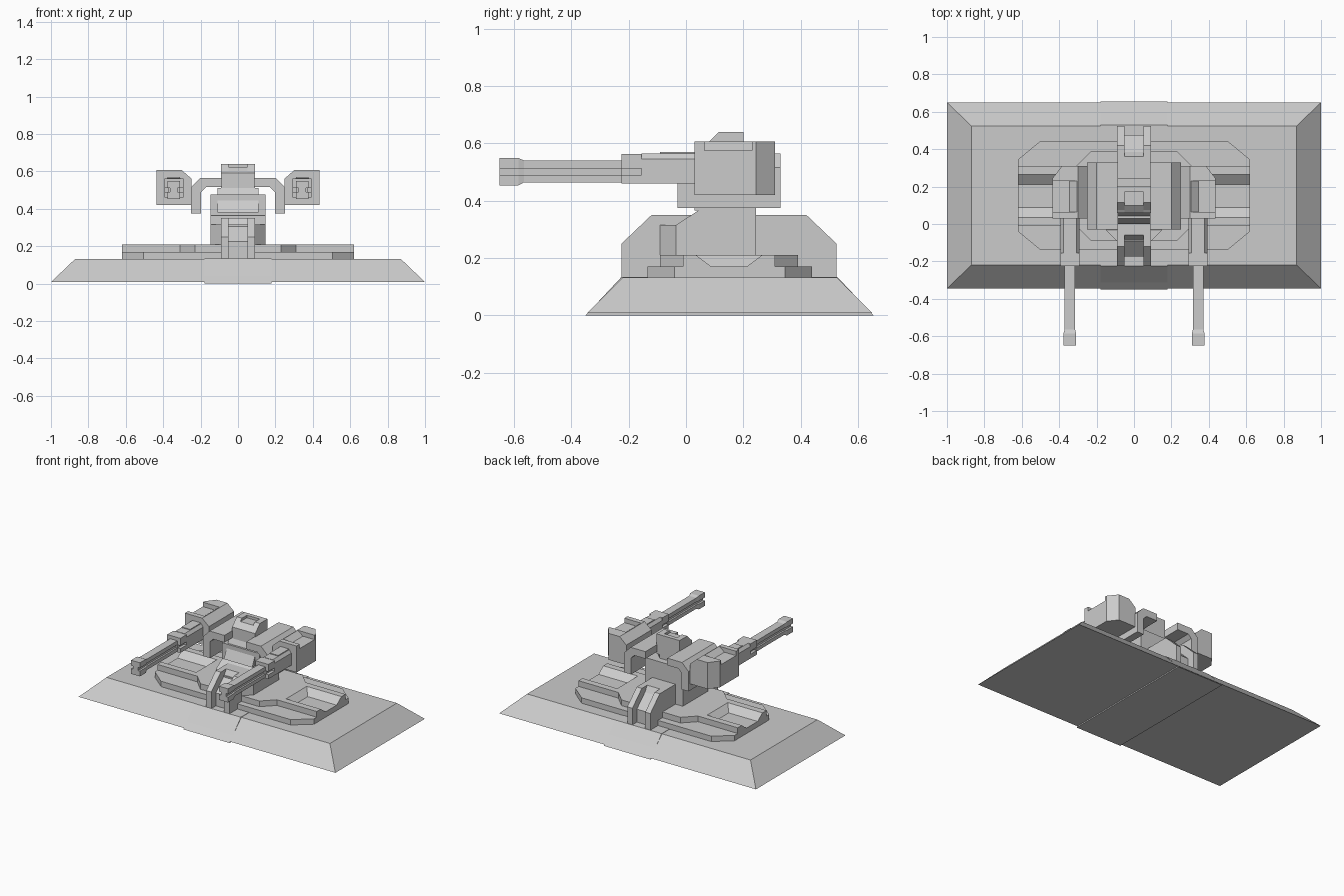
import bpy, bmesh
from mathutils import Vector


def place(axis, u, v, w):
    # Profile coordinates: x -> (y, z), y -> (x, z), z -> (x, y)
    return {'x': (w, u, v), 'y': (u, w, v), 'z': (u, v, w)}[axis]


def prism(name, pts, axis, a, b, side=1, cuts=(), end=None):
    """Extrude a profile from a to b; end is an optional different end profile."""
    bm = bmesh.new()
    lo = [bm.verts.new(place(axis, u, v, a)) for u, v in pts]
    hi = [bm.verts.new(place(axis, u, v, b)) for u, v in (end or pts)]
    bm.faces.new(lo)
    bm.faces.new(hi)
    n = len(pts)
    for i in range(n):
        j = (i + 1) % n
        bm.faces.new((lo[i], lo[j], hi[j], hi[i]))
    for co, no in cuts:
        geom = bm.verts[:] + bm.edges[:] + bm.faces[:]
        r = bmesh.ops.bisect_plane(bm, geom=geom, plane_co=Vector(co),
                                   plane_no=Vector(no), clear_outer=True)
        edges = [e for e in r['geom_cut'] if isinstance(e, bmesh.types.BMEdge)]
        bmesh.ops.holes_fill(bm, edges=edges)
    for v in bm.verts:
        v.co.x *= side
    bmesh.ops.recalc_face_normals(bm, faces=bm.faces[:])
    me = bpy.data.meshes.new(name)
    bm.to_mesh(me)
    bm.free()
    ob = bpy.data.objects.new(name, me)
    bpy.context.collection.objects.link(ob)
    return ob


def rect(u0, u1, v0, v1):
    return [(u0, v0), (u1, v0), (u1, v1), (u0, v1)]


def octagon(x, y0, y1, cx, cy):
    return [(-x + cx, y0), (x - cx, y0), (x, y0 + cy), (x, y1 - cy),
            (x - cx, y1), (-x + cx, y1), (-x, y1 - cy), (-x, y0 + cy)]


def grooved(cx, hw, z0, z1, d):
    # Rectangular section with a groove along both sides
    a, b = 0.49, 0.512
    return [(cx - hw, z0), (cx + hw, z0), (cx + hw, a), (cx + hw - d, a),
            (cx + hw - d, b), (cx + hw, b), (cx + hw, z1), (cx - hw, z1),
            (cx - hw, b), (cx - hw + d, b), (cx - hw + d, a), (cx - hw, a)]


# Sloped base and its slightly proud centre strip
prism("base", rect(-1, 1, -0.345, 0.65), 'z', 0.008, 0.132,
      end=rect(-0.87, 0.87, -0.22, 0.525))
prism("base_centre_strip", rect(-0.18, 0.18, -0.35, 0.654), 'z', 0.0, 0.134,
      end=rect(-0.18, 0.18, -0.225, 0.528))

# Stepped deck plates
prism("lower_deck", octagon(0.62, -0.135, 0.44, 0.115, 0.095), 'z', 0.12, 0.17)
prism("upper_deck", octagon(0.31, -0.09, 0.39, 0.08, 0.08), 'z', 0.165, 0.21)

# Front and back buttress: two cheeks with a recessed web between
cheek = [(-0.225, 0.12), (-0.225, 0.25), (-0.12, 0.35),
         (0.42, 0.35), (0.525, 0.25), (0.525, 0.12)]
web = [(-0.175, 0.12), (-0.175, 0.225), (-0.085, 0.31), (-0.06, 0.35),
       (0.36, 0.35), (0.385, 0.31), (0.475, 0.225), (0.475, 0.12)]
prism("buttress_web", web, 'x', -0.052, 0.052)

# Neck with chamfered front corners
prism("neck", [(-0.09, 0.15), (-0.09, 0.315), (-0.035, 0.315), (0.05, 0.37),
               (0.245, 0.37), (0.245, 0.15)], 'x', -0.147, 0.147,
      cuts=[((0.147, -0.035, 0), (1, -1, 0)), ((-0.147, -0.035, 0), (-1, -1, 0))])

# Turret core, collar and sensor head
prism("turret_core", rect(-0.147, 0.147, 0.03, 0.245), 'z', 0.365, 0.475)
prism("turret_collar", [(-0.11, 0.0), (0.11, 0.0), (0.11, 0.155), (0.065, 0.2),
                        (-0.065, 0.2), (-0.11, 0.155)], 'z', 0.38, 0.51,
      end=[(-0.11, 0.06), (0.11, 0.06), (0.11, 0.155), (0.065, 0.2),
           (-0.065, 0.2), (-0.11, 0.155)])
head = [(0.06, 0.5), (0.06, 0.59), (0.075, 0.6), (0.115, 0.64),
        (0.2, 0.64), (0.2, 0.5)]
prism("head_middle", [(0.06, 0.5), (0.06, 0.59), (0.1, 0.622),
                      (0.17, 0.622), (0.17, 0.64), (0.2, 0.64), (0.2, 0.5)],
      'x', -0.05, 0.05)

bracket = [(0.085, 0.565), (0.2, 0.565), (0.25, 0.515), (0.25, 0.375),
           (0.197, 0.375), (0.197, 0.49), (0.172, 0.515), (0.085, 0.515)]
pod = [(0.248, 0.42), (0.435, 0.42), (0.435, 0.606), (0.3, 0.606), (0.248, 0.56)]
notched = [(0.248, 0.42), (0.435, 0.42), (0.435, 0.575), (0.345, 0.575),
           (0.305, 0.606), (0.3, 0.606), (0.248, 0.56)]
shroud = [(0.292, 0.46), (0.394, 0.46), (0.394, 0.545), (0.378, 0.565),
          (0.308, 0.565), (0.292, 0.545)]
CX = 0.343

for s, tag in ((1, "right"), (-1, "left")):
    prism("buttress_cheek_" + tag, cheek, 'x', 0.05, 0.09, s)
    prism("head_side_" + tag, head, 'x', 0.05, 0.09, s)

    # Rails either side of the deck trench, with a sloped inner end
    for c, end_name in ((1, "front"), (-1, "back")):
        rail = [(0.15 + c * (y - 0.15), z) for y, z in
                ((-0.01, 0.165), (-0.01, 0.21), (0.035, 0.21), (0.095, 0.165))]
        prism("trench_rail_%s_%s" % (end_name, tag), rail, 'x', 0.3, 0.62, s)
    prism("trench_end_" + tag, [(0.3, 0.165), (0.3, 0.21), (0.35, 0.21),
                                (0.4, 0.165)], 'y', 0.03, 0.27, s)

    # Arched gun bracket
    prism("gun_bracket_" + tag, bracket, 'y', -0.03, 0.33, s)

    # Gun pod with a notch in its roof and a chamfered rear
    prism("pod_front_" + tag, pod, 'y', 0.03, 0.065, s)
    prism("pod_middle_" + tag, notched, 'y', 0.065, 0.23, s)
    prism("pod_rear_" + tag, pod, 'y', 0.23, 0.31, s,
          cuts=[((0.435, 0.245, 0), (0.065, 0.05, 0))])

    # Barrel shroud, grooved barrel and flared muzzle
    prism("shroud_" + tag, shroud, 'y', -0.155, 0.04, s)
    prism("shroud_tip_" + tag, grooved(CX, 0.051, 0.46, 0.563, 0.02),
          'y', -0.225, -0.155, s)
    prism("shroud_cover_" + tag, rect(0.31, 0.376, 0.55, 0.57), 'y', -0.09, 0.04, s)
    prism("barrel_" + tag, grooved(CX, 0.028, 0.464, 0.54, 0.012),
          'y', -0.58, -0.22, s)
    prism("muzzle_flare_" + tag, grooved(CX, 0.034, 0.453, 0.549, 0.014),
          'y', -0.585, -0.565, s, end=grooved(CX, 0.028, 0.464, 0.54, 0.012))
    prism("muzzle_" + tag, grooved(CX, 0.034, 0.453, 0.549, 0.014),
          'y', -0.65, -0.585, s)
